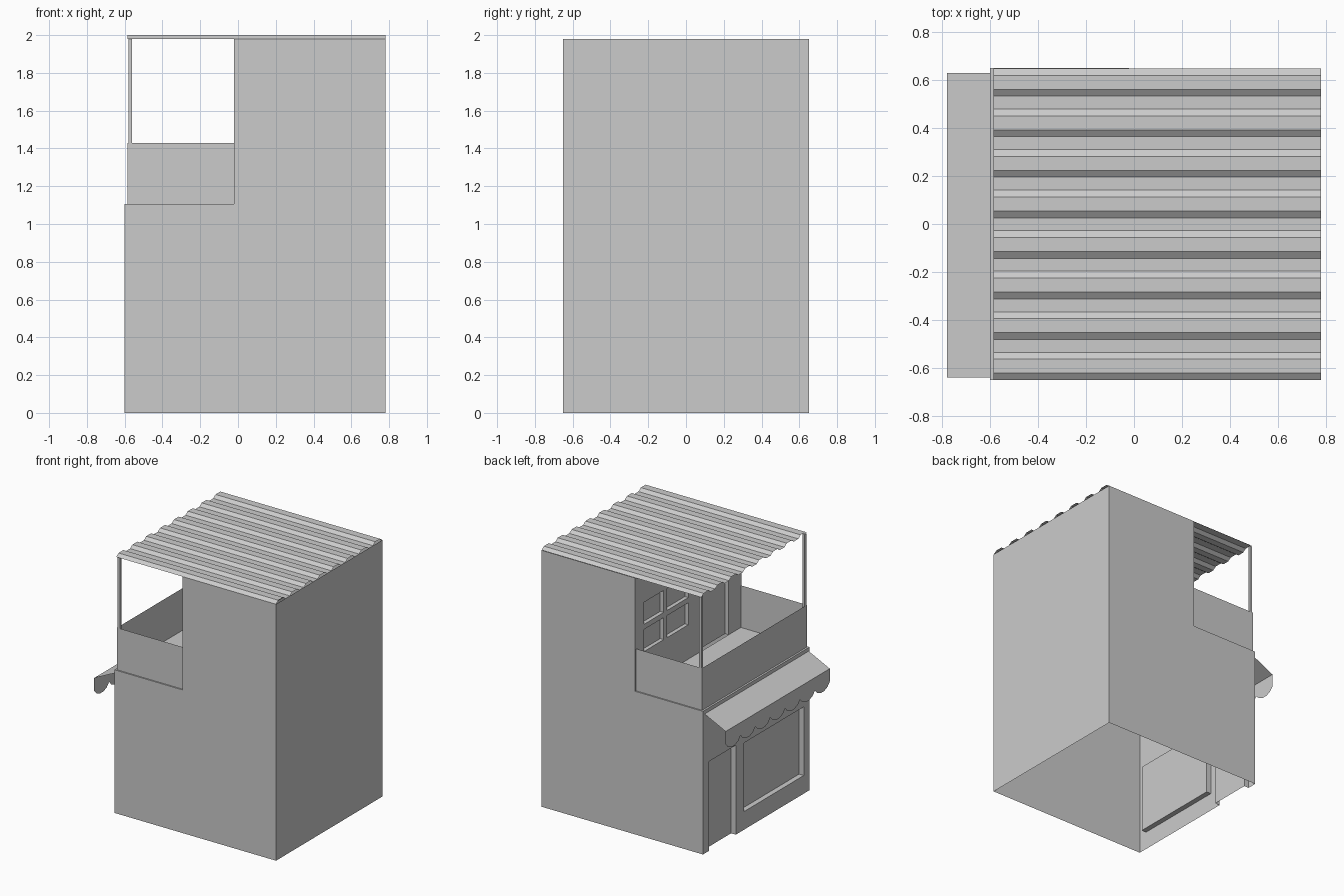
import bpy, bmesh
from mathutils import Vector

if "Cube" in bpy.data.objects:
    bpy.data.objects.remove(bpy.data.objects["Cube"])

X0, XM, X1 = -0.60, -0.02, 0.78      # shop front, upper front, back wall
Y = 0.65
Z_FLOOR, Z_TOP, Z_ROOF = 1.105, 1.98, 2.0


def sheet(name, faces):
    """Flat-faced object from (points, outward direction) pairs."""
    bm = bmesh.new()
    for pts, out in faces:
        f = bm.faces.new([bm.verts.new(p) for p in pts])
        f.normal_update()
        if f.normal.dot(Vector(out)) < 0:
            f.normal_flip()
    bmesh.ops.remove_doubles(bm, verts=bm.verts, dist=1e-5)
    bmesh.ops.dissolve_limit(bm, angle_limit=0.01, verts=bm.verts, edges=bm.edges)
    me = bpy.data.meshes.new(name)
    bm.to_mesh(me)
    bm.free()
    ob = bpy.data.objects.new(name, me)
    bpy.context.collection.objects.link(ob)
    return ob


def facade(name, x, z0, z1, openings, depth):
    """Wall facing -x with recessed panels (ya, yb, za, zb)."""
    ys = sorted({-Y, Y} | {v for o in openings for v in o[:2]})
    zs = sorted({z0, z1} | {v for o in openings for v in o[2:]})
    faces = []
    for ya, yb in zip(ys, ys[1:]):
        for za, zb in zip(zs, zs[1:]):
            yc, zc = (ya + yb) / 2, (za + zb) / 2
            if not any(o[0] < yc < o[1] and o[2] < zc < o[3] for o in openings):
                faces.append(([(x, ya, za), (x, yb, za), (x, yb, zb), (x, ya, zb)], (-1, 0, 0)))
    xd = x + depth
    for ya, yb, za, zb in openings:
        faces.append(([(xd, ya, za), (xd, yb, za), (xd, yb, zb), (xd, ya, zb)], (-1, 0, 0)))
        for y, d in ((ya, 1), (yb, -1)):
            faces.append(([(x, y, za), (xd, y, za), (xd, y, zb), (x, y, zb)], (0, d, 0)))
        for z, d in ((za, 1), (zb, -1)):
            if z > z0:
                faces.append(([(x, ya, z), (xd, ya, z), (xd, yb, z), (x, yb, z)], (0, 0, d)))
    return sheet(name, faces)


# Stepped side walls, back wall and terrace floor; the underside is open
outline = [(X0, 0), (X1, 0), (X1, Z_TOP), (XM, Z_TOP), (XM, Z_FLOOR), (X0, Z_FLOOR)]
shell = [([(x, s * Y, z) for x, z in outline], (0, s, 0)) for s in (-1, 1)]
shell.append(([(X1, -Y, 0), (X1, Y, 0), (X1, Y, Z_TOP), (X1, -Y, Z_TOP)], (1, 0, 0)))
shell.append(([(X0, -Y, Z_FLOOR), (XM, -Y, Z_FLOOR), (XM, Y, Z_FLOOR), (X0, Y, Z_FLOOR)], (0, 0, 1)))
sheet("building_shell", shell)

# Shop front: door and display window
facade("shop_front", X0, 0, Z_FLOOR,
       [(0.25, 0.575, 0, 0.69), (-0.58, 0.15, 0.14, 0.67)], 0.04)

# Upper front: four window panes and terrace door
panes = [(a, b, c, d) for a, b in ((0.0, 0.26), (0.30, 0.54))
         for c, d in ((1.37, 1.54), (1.58, 1.75))]
facade("upper_front", XM, Z_FLOOR, Z_TOP, panes + [(-0.49, -0.15, Z_FLOOR, 1.75)], 0.03)

# Terrace parapet on three sides
px, py, pz = -0.585, 0.64, 1.43
parapet = [([(px, -py, Z_FLOOR), (px, py, Z_FLOOR), (px, py, pz), (px, -py, pz)], (-1, 0, 0))]
for s in (-1, 1):
    parapet.append(([(px, s * py, Z_FLOOR), (XM, s * py, Z_FLOOR),
                     (XM, s * py, pz), (px, s * py, pz)], (0, s, 0)))
sheet("terrace_parapet", parapet)

# Corner posts carrying the roof
for side, s in (("right", -1), ("left", 1)):
    bpy.ops.mesh.primitive_cube_add(size=1, location=(-0.57, s * 0.63, (Z_FLOOR + Z_TOP) / 2))
    post = bpy.context.object
    post.name = "roof_post_" + side
    post.scale = (0.02, 0.02, Z_TOP - Z_FLOOR)

# Corrugated roof: eight trapezoid ridges
profile = []
for i in range(8):
    y = -0.65 + i * 0.169
    profile += [(y, Z_TOP), (y + 0.028, Z_ROOF), (y + 0.087, Z_ROOF), (y + 0.115, Z_TOP)]
sheet("corrugated_roof", [([(-0.585, a, za), (X1, a, za), (X1, b, zb), (-0.585, b, zb)], (0, 0, 1))
                          for (a, za), (b, zb) in zip(profile, profile[1:])])

# Awning: sloping sheet with a scalloped valance
ax, ya, yb, n = -0.78, -0.64, 0.63, 7
sheet("awning_top", [([(X0, ya, 1.077), (ax, ya, 0.99), (ax, yb, 0.99), (X0, yb, 1.077)], (0, 0, 1))])
w = (yb - ya) / n
edge = [(ya + i * w + t * w, z) for i in range(n)
        for t, z in ((0, 0.89), (0.15, 0.86), (0.38, 0.843), (0.62, 0.843), (0.85, 0.86))]
edge.append((yb, 0.89))
sheet("awning_valance", [([(ax, a, za), (ax, b, zb), (ax, b, 0.99), (ax, a, 0.99)], (-1, 0, 0))
                         for (a, za), (b, zb) in zip(edge, edge[1:])])
